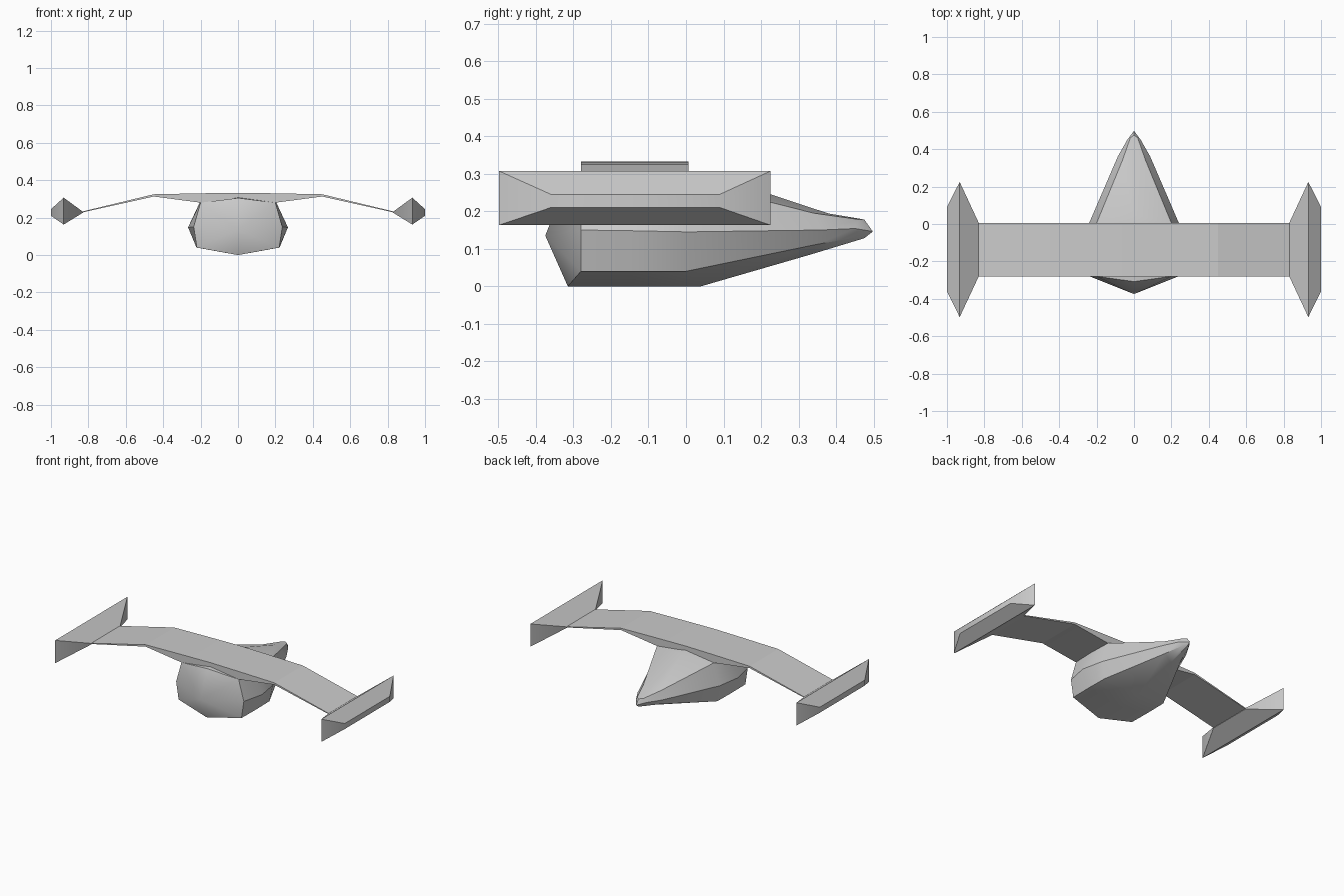
import bpy, bmesh, math

if "Cube" in bpy.data.objects:
    bpy.data.objects.remove(bpy.data.objects["Cube"])


def finish(name, bm, angle=30):
    bmesh.ops.remove_doubles(bm, verts=bm.verts, dist=1e-5)
    bmesh.ops.recalc_face_normals(bm, faces=bm.faces)
    me = bpy.data.meshes.new(name)
    bm.to_mesh(me)
    bm.free()
    ob = bpy.data.objects.new(name, me)
    bpy.context.collection.objects.link(ob)
    bpy.ops.object.select_all(action='DESELECT')
    ob.select_set(True)
    bpy.context.view_layer.objects.active = ob
    bpy.ops.object.shade_smooth_by_angle(angle=math.radians(angle))
    return ob


def mirrored(half):
    # half section runs bottom centre -> side -> top centre
    return half + [(-x, y, z) for x, y, z in half[-2:0:-1]]


# fuselage: faceted hull lofted through half sections, blunt end at -y, nose at +y
sections = [
    [(0, -.315, 0), (.22, -.28, .04), (.237, -.28, .15), (.2, -.28, .28), (0, -.308, .305)],
    [(0, -.14, 0), (.222, -.14, .04), (.267, -.14, .148), (.205, -.14, .28), (0, -.14, .32)],
    [(0, .04, 0), (.22, 0, .04), (.24, .005, .145), (.2, .005, .28), (0, .05, .303)],
    [(0, .33, .084), (.06, .35, .112), (.087, .36, .15), (.062, .34, .195), (0, .38, .194)],
    [(0, .475, .128), (.02, .46, .131), (.036, .45, .154), (.02, .46, .178), (0, .475, .178)],
]
bm = bmesh.new()
rings = [[bm.verts.new(p) for p in mirrored(s)] for s in sections]
n = len(rings[0])
for a, b in zip(rings, rings[1:]):
    for i in range(n):
        j = (i + 1) % n
        bm.faces.new((a[i], a[j], b[j], b[i]))
for ring, point in ((rings[0], (0, -.375, .135)), (rings[-1], (0, .498, .146))):
    tip = bm.verts.new(point)
    for i in range(n):
        bm.faces.new((ring[i], ring[(i + 1) % n], tip))
finish("fuselage", bm)

# wing: gull profile across x, extruded along y
top = [(0, .333), (.2, .33), (.45, .325), (.84, .231)]
bottom = [(0, .28), (.2, .28), (.45, .313), (.84, .226)]
bm = bmesh.new()
for s in (1, -1):
    for i in range(3):
        loop = [top[i], top[i + 1], bottom[i + 1], bottom[i]]
        back, front = ([bm.verts.new((s * x, y, z)) for x, z in loop] for y in (-.28, .006))
        for k in (0, 2):
            bm.faces.new((back[k], back[k + 1], front[k + 1], front[k]))
        bm.faces.new(back)
        bm.faces.new(front)
        if i == 2:
            bm.faces.new((back[1], back[2], front[2], front[1]))
finish("wing", bm, 12)

# wingtip pods: bevelled diamond hulls
for side, s in (("right", 1), ("left", -1)):
    bm = bmesh.new()
    for x, y0, y1, z0, z1 in ((.83, -.28, .006, .226, .232),
                              (.932, -.498, .225, .163, .307),
                              (1.0, -.36, .09, .21, .245)):
        for y in (y0, y1):
            for z in (z0, z1):
                bm.verts.new((s * x, y, z))
    bmesh.ops.convex_hull(bm, input=bm.verts)
    finish(side + "_wingtip_pod", bm, 30)
